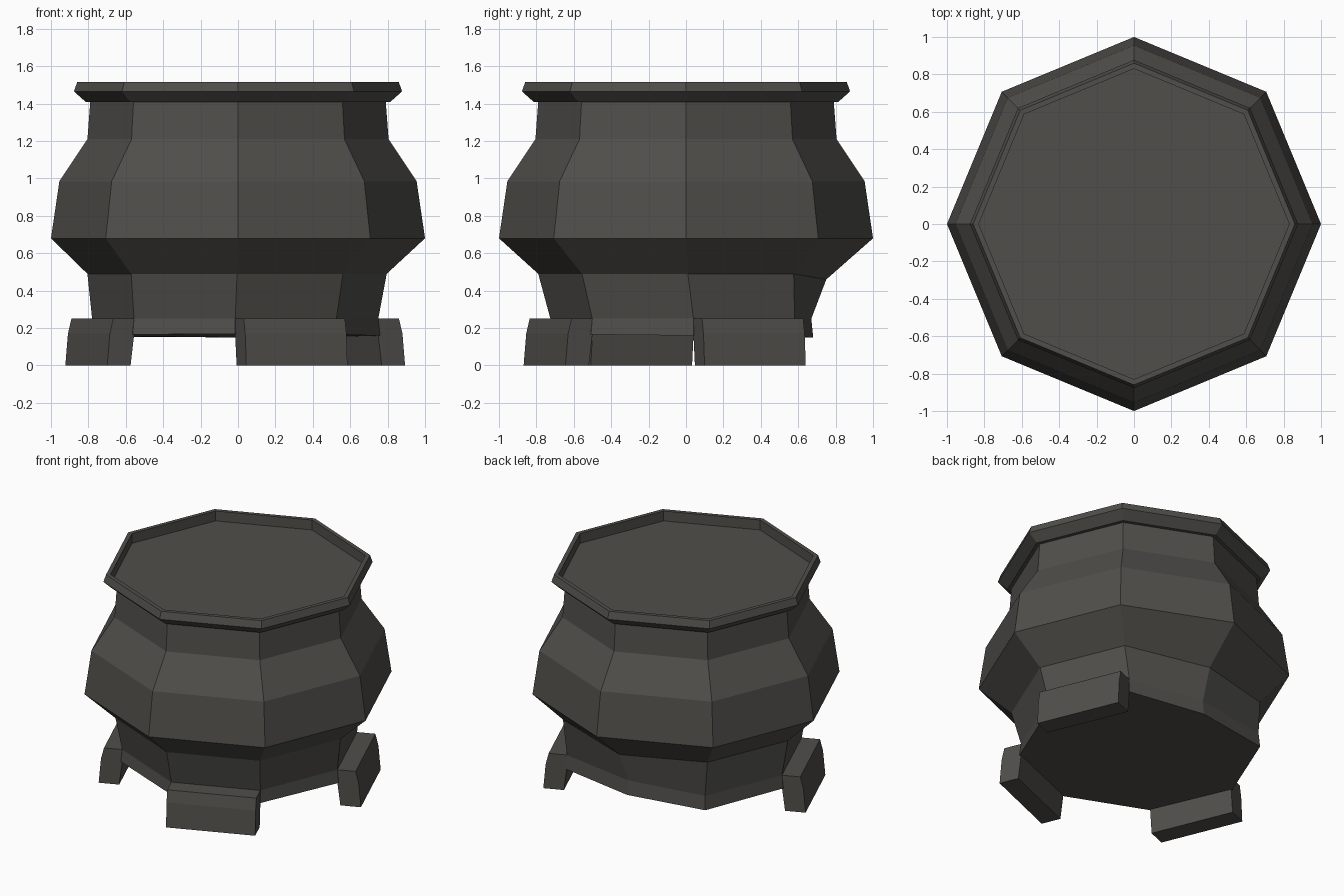
import bpy
from math import cos, sin, pi
from mathutils import Vector

if "Cube" in bpy.data.objects:
    bpy.data.objects.remove(bpy.data.objects["Cube"])

SIDES = 8
iron = bpy.data.materials.new("dark_iron")
iron.diffuse_color = (0.08, 0.077, 0.07, 1)
iron.use_nodes = True
iron.node_tree.nodes["Principled BSDF"].inputs["Base Color"].default_value = iron.diffuse_color


def make_object(name, verts, faces):
    mesh = bpy.data.meshes.new(name)
    mesh.from_pydata(verts, [], faces)
    mesh.materials.append(iron)
    obj = bpy.data.objects.new(name, mesh)
    bpy.context.collection.objects.link(obj)
    return obj


def ring(radius, z, cx=0.0, cy=0.0, tilt=0.0):
    pts = []
    for i in range(SIDES):
        a = 2 * pi * i / SIDES
        y = cy + radius * sin(a)
        pts.append(Vector((cx + radius * cos(a), y, z + tilt * y)))
    return pts


def loft(name, rings, cap_bottom=False, cap_top=False):
    n = SIDES
    verts = [p for r in rings for p in r]
    faces = []
    for k in range(len(rings) - 1):
        for i in range(n):
            j = (i + 1) % n
            faces.append((k * n + i, k * n + j, (k + 1) * n + j, (k + 1) * n + i))
    if cap_bottom:
        faces.append(tuple(reversed(range(n))))
    if cap_top:
        faces.append(tuple(range(len(verts) - n, len(verts))))
    return make_object(name, verts, faces)


# Pot body: foot rings sit slightly off centre with a dented back corner
bottom = ring(0.775, 0.16, -0.015, 0.04, -0.012)
foot = ring(0.765, 0.25, -0.015, 0.04)
waist = ring(0.80, 0.49, -0.005, 0.01)
bottom[2].y, foot[2].y = 0.68, 0.67
waist[2].y, waist[2].z = 0.75, 0.46
loft("pot_body", [bottom, foot, waist, ring(1.0, 0.68), ring(0.955, 0.985),
                  ring(0.805, 1.21), ring(0.79, 1.41)], cap_bottom=True)

# Flared rim with the recessed contents surface
rim_profile = [(0.79, 1.41), (0.815, 1.41), (0.877, 1.465), (0.86, 1.515),
               (0.83, 1.515), (0.83, 1.445)]
loft("rim_and_surface", [ring(r, z) for r, z in rim_profile], cap_top=True)

# Three feet: a side profile (outward offset, height) swept along a foot facet
leg_profile = [(0.0, 0.25), (0.12, 0.25), (0.14, 0.17), (0.155, 0.0),
               (0.02, 0.0), (0.0, 0.16)]
for name, i in (("right_leg", 0), ("left_leg", 4), ("front_leg", 6)):
    a = 2 * pi * (i + 0.5) / SIDES
    out = Vector((cos(a), sin(a), 0))
    n = len(leg_profile)
    verts = []
    for corner in (foot[i], foot[(i + 1) % SIDES]):
        for d, z in leg_profile:
            p = corner + out * d
            verts.append(Vector((p.x, p.y, z)))
    faces = [(k, n + k, n + (k + 1) % n, (k + 1) % n) for k in range(n)]
    faces = [tuple(reversed(f)) for f in faces]
    faces += [tuple(reversed(range(n))), tuple(range(n, 2 * n))]
    leg = make_object(name, verts, faces)

    # Make the leg faces point outward
    import bmesh
    bm = bmesh.new()
    bm.from_mesh(leg.data)
    bmesh.ops.recalc_face_normals(bm, faces=bm.faces)
    bm.to_mesh(leg.data)
    bm.free()
